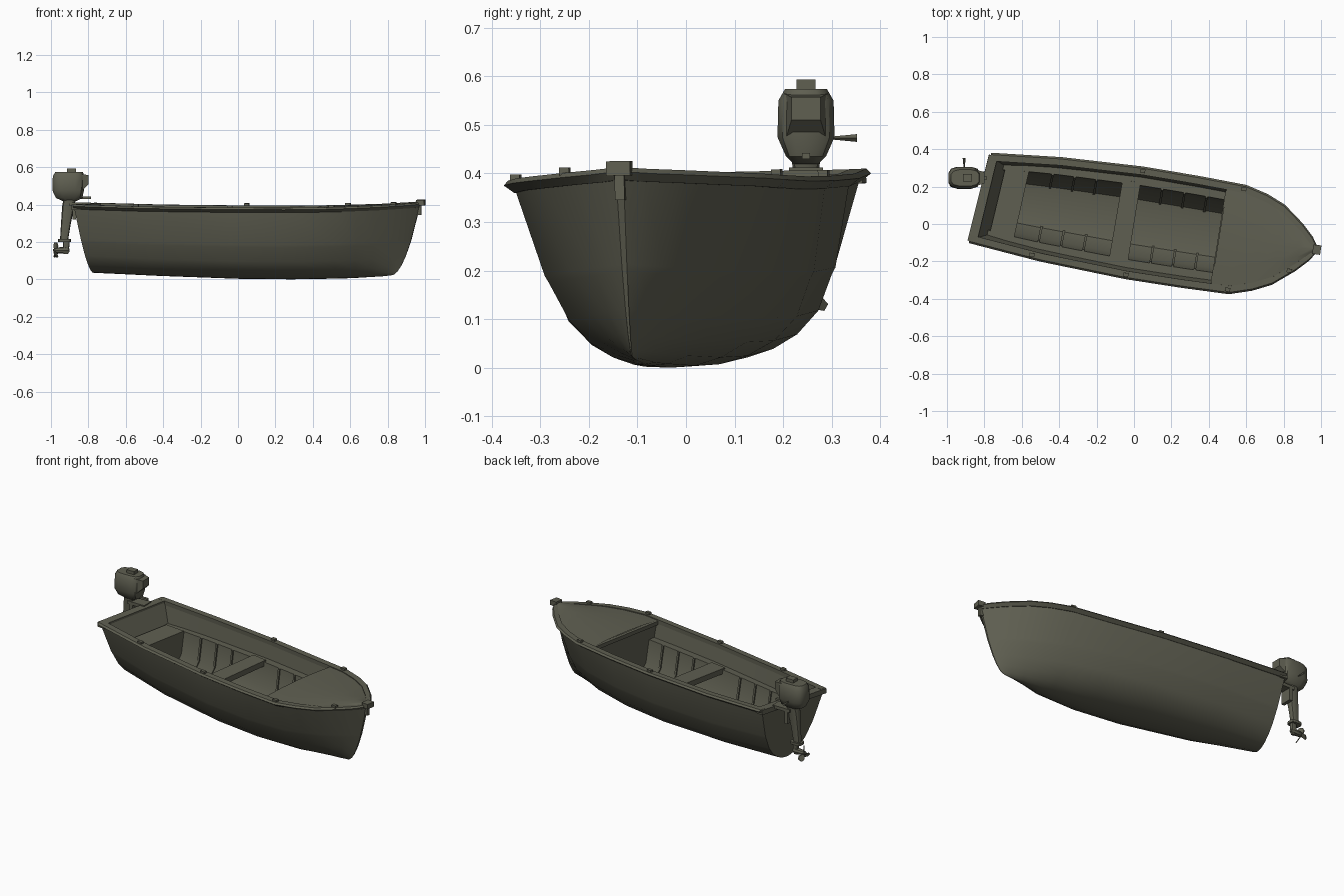
import bpy, bmesh, math
from mathutils import Vector, Matrix

if "Cube" in bpy.data.objects:
    bpy.data.objects.remove(bpy.data.objects["Cube"], do_unlink=True)

olive = bpy.data.materials.new("dull olive")
olive.use_nodes = True
olive.diffuse_color = (0.115, 0.115, 0.083, 1)
olive.node_tree.nodes["Principled BSDF"].inputs["Base Color"].default_value = olive.diffuse_color

# Boat sits turned on its moorings and heels slightly
BOAT = Matrix.Rotation(math.radians(-9.2), 4, "Z") @ Matrix.Rotation(0.02, 4, "X")

# Stations: position at rail, position at keel, half width, rail height, keel height, vee of the section
STATIONS = [
    (-.835, -.785, .248, .405, .035, .55), (-.45, -.42, .285, .394, .018, .1),
    (0, 0, .305, .389, .003, 0), (.3, .29, .303, .388, 0, .1),
    (.56, .54, .296, .391, .004, .5), (.68, .63, .262, .395, .007, .75),
    (.78, .71, .217, .398, .012, .9), (.89, .78, .13, .404, .016, 1),
    (.955, .815, .065, .408, .02, 1), (.985, .83, .02, .412, .022, 1)]
# Half section of the hull: share of width, share of height
SECTION = [(.2, .008), (.4, .05), (.6, .13), (.77, .26), (.87, .46), (.9, .5), (1, 1)]


def boat(u, v, z):
    """Boat coordinates to world, with the slight skew of the stern and bow."""
    centre = .014 + .035 * max(0, u - .56)
    return BOAT @ Vector((u + .1 * v * max(0, -u), v + centre, z))


def at(u):
    """Half width and rail height at a distance along the boat."""
    for a, b in zip(STATIONS, STATIONS[1:]):
        if u <= b[0]:
            t = (u - a[0]) / (b[0] - a[0])
            return a[2] + t * (b[2] - a[2]), a[3] + t * (b[3] - a[3])
    return STATIONS[-1][2:4]


def loft(name, rings, closed=True, caps=True):
    bm = bmesh.new()
    rows = [[bm.verts.new(p) for p in ring] for ring in rings]
    n = len(rows[0])
    for a, b in zip(rows, rows[1:]):
        for i in range(n if closed else n - 1):
            j = (i + 1) % n
            bm.faces.new((a[i], a[j], b[j], b[i]))
    if caps:
        bm.faces.new(rows[0])
        bm.faces.new(rows[-1])
    bmesh.ops.recalc_face_normals(bm, faces=bm.faces)
    mesh = bpy.data.meshes.new(name)
    bm.to_mesh(mesh)
    bm.free()
    mesh.materials.append(olive)
    obj = bpy.data.objects.new(name, mesh)
    bpy.context.collection.objects.link(obj)
    bpy.ops.object.select_all(action="DESELECT")
    obj.select_set(True)
    bpy.context.view_layer.objects.active = obj
    bpy.ops.object.shade_smooth_by_angle(angle=math.radians(35))
    return obj


def both(half, keel):
    """Mirror a half section running outward from the centre line."""
    return [(-v, z) for v, z in reversed(half)] + [keel] + half


def block(name, u, v, z, place=boat):
    """Box between pairs of limits."""
    return loft(name, [[place(a, v[0], z[0]), place(a, v[1], z[0]),
                        place(a, v[1], z[1]), place(a, v[0], z[1])] for a in u])


def tube(name, levels, y, sides=12):
    """Upright column with squarish section: height, centre x, radius in x, radius in y."""
    angles = [math.tau * (i + .5) / sides for i in range(sides)]

    def square(value):
        return math.copysign(abs(value) ** .6, value)
    loft(name, [[Vector((x + rx * square(math.cos(a)), y + ry * square(math.sin(a)), z))
                 for a in angles] for z, x, rx, ry in levels])


# Hull shell: round amidships, vee shaped towards the bow and the raked transom
rings = []
for k, (top, low, half, high, keel, vee) in enumerate(STATIONS):
    power = 1 if k == 0 else .55
    wide = max(half - .02, .008)
    pts = both([(wide * (w + vee * (h ** .6 - w)), h) for w, h in SECTION], (0, 0))
    rings.append([boat(low + (top - low) * h ** power, v, keel + (high - .008 - keel) * h)
                  for v, h in pts])
loft("hull", rings, closed=False)

# Gunwale rails and transom cap
for side, name in ((1, "left"), (-1, "right")):
    rings = []
    for top, _, half, high, _, _ in STATIONS:
        inner = max(half - .045, .002)
        rings.append([boat(top, side * v, z) for v, z in
                      ((half - .022, high - .026), (half, high - .01),
                       (half - .01, high), (inner, high), (inner, high - .025))])
    loft(name + "_gunwale", rings)
block("transom_cap", (-.845, -.795), (-.236, .236), (.375, .404))

# Inner liner: side wall, bench ledge and foot well
BENCH = .283


def well_section(u):
    w = at(u)[0] * .66
    return [(w * .6, .078), (w - .022, .15), (w, BENCH)]


rings = []
for k in range(9):
    u = -.8 + k * (.47 + .8) / 8
    half, high = at(u)
    pts = both(well_section(u) + [(half - .06, BENCH), (half - .04, high - .008)], (0, .06))
    rings.append([boat(u + (.4 * (high - z) if k == 0 else 0), v, z) for v, z in pts])
loft("inner_liner", rings, closed=False)

# Foredeck, lightly crowned
rings = []
for u in (.46, .56, .68, .78, .89, .955, .983):
    half, high = at(u)
    edge = max(half - .03, .002)
    rings.append([boat(u, f * edge, high - .006 + .012 * (1 - f * f)) for f in (-1, -.5, 0, .5, 1)])
loft("foredeck", rings, closed=False, caps=False)
block("deck_beam", (.455, .475), (-.25, .25), (.36, .383))

# Seats: the stern one fills the end of the foot well
loft("stern_seat", [[boat(u, v, z + .004) for v, z in both(well_section(u), (0, .06))]
                    for u in (-.74, -.61)])
block("middle_thwart", (-.1, 0), (-.215, .215), (BENCH - .025, BENCH + .008))

# Slim ribs lying against the sides of the foot well
for u in (-.48, -.36, -.24, .12, .24, .36):
    outer = well_section(u)
    for side in (-1, 1):
        path = outer + [(v - .008, z) for v, z in reversed(outer)]
        loft("well_rib", [[boat(a, side * v, z) for v, z in path] for a in (u - .006, u + .006)])

# Rail fittings
for u, side in ((0, 1), (0, -1), (-.5, -1), (.55, 1), (.55, -1), (.86, -1)):
    half, high = at(u)
    v = side * (half - .024)
    block("rail_fitting", (u - .014, u + .014), (v - .01, v + .01), (high - .01, high + .012))
block("bow_fitting", (.965, 1.008), (-.025, .025), (.395, .425))
block("bow_ring", (.965, .99), (-.01, .01), (.345, .4))


# Outboard motor
def plain(x, y, z):
    return Vector((x, y, z))


Y = .247
tube("motor_cowl", [(.42, -.9, .04, .026), (.435, -.903, .072, .042), (.475, -.908, .086, .06),
                    (.55, -.906, .086, .058), (.574, -.903, .076, .044)], Y)
block("cowl_cap", (-.915, -.865), (Y - .02, Y + .02), (.565, .593), plain)
loft("cowl_lip", [[plain(x, Y - w, low), plain(x, Y + w, low), plain(x, Y + w, high), plain(x, Y - w, high)]
                  for x, w, low, high in ((-.85, .045, .46, .565), (-.798, .03, .51, .557))])
tube("motor_leg", [(.43, -.9, .034, .03), (.39, -.908, .033, .026), (.3, -.92, .027, .02),
                   (.21, -.93, .022, .016)], Y)
tube("cavitation_plate", [(.2, -.928, .036, .028), (.215, -.928, .036, .028)], Y)
tube("lower_leg", [(.21, -.918, .018, .012), (.15, -.92, .017, .012), (.135, -.92, .012, .008)], Y)
loft("gear_case", [[Vector((x, Y + r * math.cos(a * math.pi / 4), .155 + r * math.sin(a * math.pi / 4)))
                    for a in range(8)] for x, r in ((-.988, .006), (-.965, .016), (-.92, .019), (-.9, .008))])
for k in range(3):
    a = math.radians(90 + 120 * k)
    out = Vector((0, math.cos(a), math.sin(a)))
    across = Vector((.6, -math.sin(a) * .8, math.cos(a) * .8))
    hub = Vector((-.974, Y, .148))
    loft("propeller_blade", [[hub + out * r + across * s + Vector((t, 0, 0))
                              for s, t in ((-w, -.003), (w, -.003), (w, .003), (-w, .003))]
                             for r, w in ((.008, .008), (.03, .018), (.048, .01))])

# Mounting clamp and tiller
block("clamp_bracket", (-.9, -.785), (Y - .035, Y + .035), (.393, .412), plain)
block("clamp_plate", (-.885, -.865), (Y - .035, Y + .035), (.32, .41), plain)
block("tiller", (-.88, -.785), (Y - .008, Y + .008), (.43, .442), plain)
loft("shift_lever", [[Vector((-.908 + r * math.cos(a), y, .473 + r * math.sin(a)))
                      for a in (0, 1.57, 3.14, 4.71)] for y, r in ((.3, .003), (.352, .008))])
